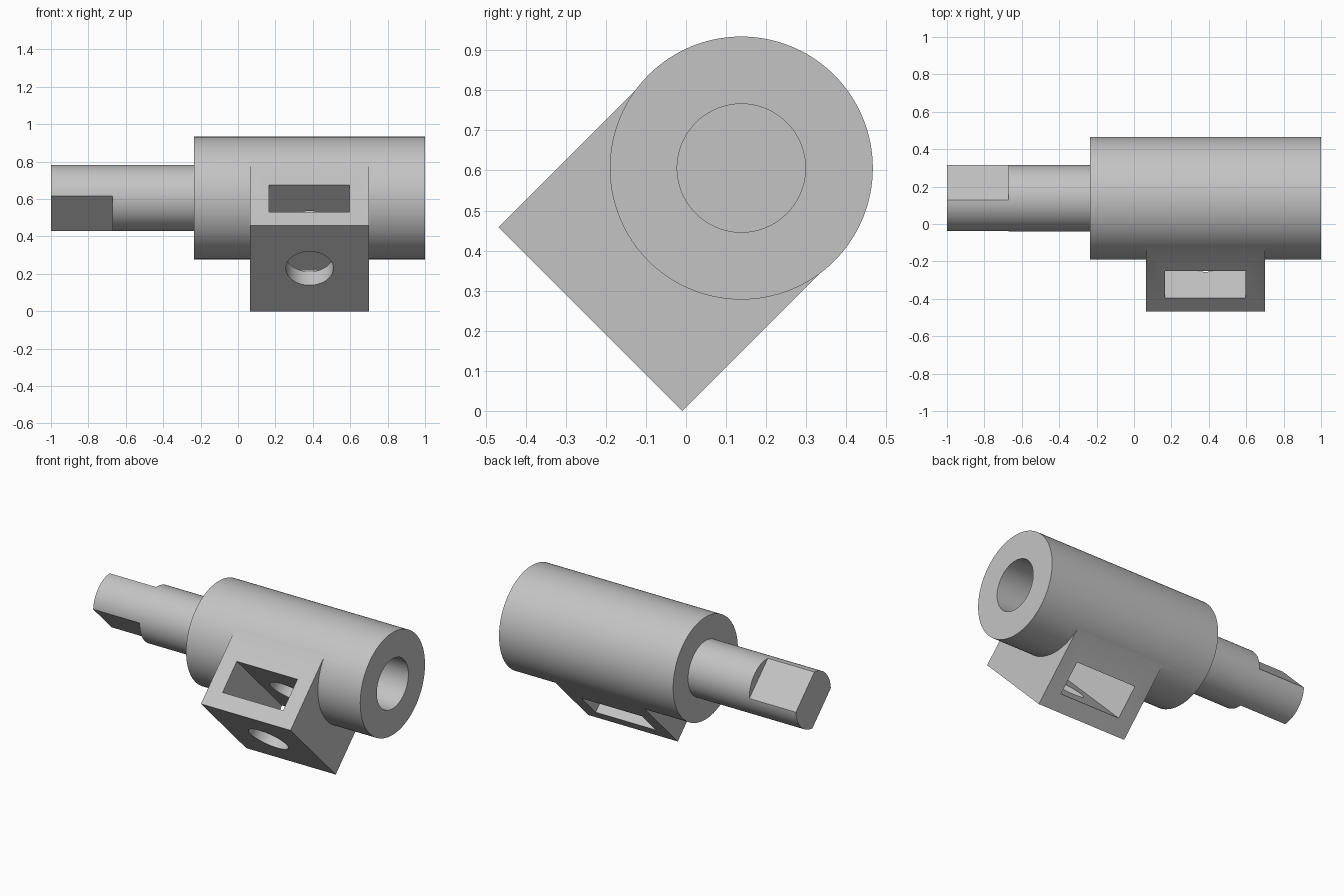
import bpy
import math
from mathutils import Matrix

default = bpy.data.objects.get("Cube")
if default:
    bpy.data.objects.remove(default, do_unlink=True)

# Single grey finish
grey = bpy.data.materials.new("plain_grey")
grey.use_nodes = True
tone = (0.55, 0.55, 0.55, 1)
grey.diffuse_color = tone
grey.node_tree.nodes["Principled BSDF"].inputs["Base Color"].default_value = tone

# Working frame: barrel axis along x, lug hanging towards local -y, tilted about x
FRAME = Matrix.Translation((0, 0.138, 0.606)) @ Matrix.Rotation(math.radians(45), 4, "X")


def finish(name, local):
    obj = bpy.context.object
    obj.name = name
    obj.data.transform(FRAME @ local)
    obj.data.materials.append(grey)
    return obj


def box(name, x, y, z):
    """Box given by its low and high limits on each local axis."""
    bpy.ops.mesh.primitive_cube_add(size=1)
    spans = (x, y, z)
    centre = [(a + b) / 2 for a, b in spans]
    size = [b - a for a, b in spans]
    return finish(name, Matrix.Translation(centre) @ Matrix.Diagonal((*size, 1)))


def rod(name, radius, x0, x1):
    """Cylinder along the barrel axis."""
    bpy.ops.mesh.primitive_cylinder_add(vertices=128, radius=radius, depth=x1 - x0)
    turn = Matrix.Rotation(math.pi / 2, 4, "Y")
    return finish(name, Matrix.Translation(((x0 + x1) / 2, 0, 0)) @ turn)


def combine(target, tool, operation):
    """Apply a boolean and discard the tool."""
    mod = target.modifiers.new(operation.title(), "BOOLEAN")
    mod.object = tool
    mod.operation = operation
    mod.solver = "EXACT"
    bpy.context.view_layer.objects.active = target
    bpy.ops.object.modifier_apply(modifier=mod.name)
    bpy.data.objects.remove(tool, do_unlink=True)


def smooth(obj):
    bpy.ops.object.select_all(action="DESELECT")
    obj.select_set(True)
    bpy.context.view_layer.objects.active = obj
    bpy.ops.object.shade_smooth_by_angle(angle=math.radians(25))


# Barrel with square lug
LUG_X = (0.065, 0.7)
barrel = rod("barrel_with_lug", 0.328, -0.235, 1)
combine(barrel, box("lug", LUG_X, (-0.533, 0), (-0.324, 0.324)), "UNION")

# Blind bore, cross slot through the lug, round hole from lug face to bore
combine(barrel, rod("bore_cutter", 0.16, 0, 1.1), "DIFFERENCE")
combine(barrel, box("slot_cutter", (0.167, 0.597), (-0.43, -0.226), (-0.5, 0.5)), "DIFFERENCE")
bpy.ops.mesh.primitive_cylinder_add(vertices=96, radius=0.127, depth=0.6)
hole = finish("hole_cutter", Matrix.Translation((sum(LUG_X) / 2, -0.35, 0))
              @ Matrix.Rotation(math.pi / 2, 4, "X"))
combine(barrel, hole, "DIFFERENCE")
smooth(barrel)

# Shaft with two opposite flats at its tip
shaft = rod("shaft", 0.177, -1, -0.2)
for side in (-1, 1):
    limits = sorted((side * 0.118, side * 0.3))
    combine(shaft, box("flat_cutter", (-1.1, -0.67), limits, (-0.3, 0.3)), "DIFFERENCE")
smooth(shaft)
